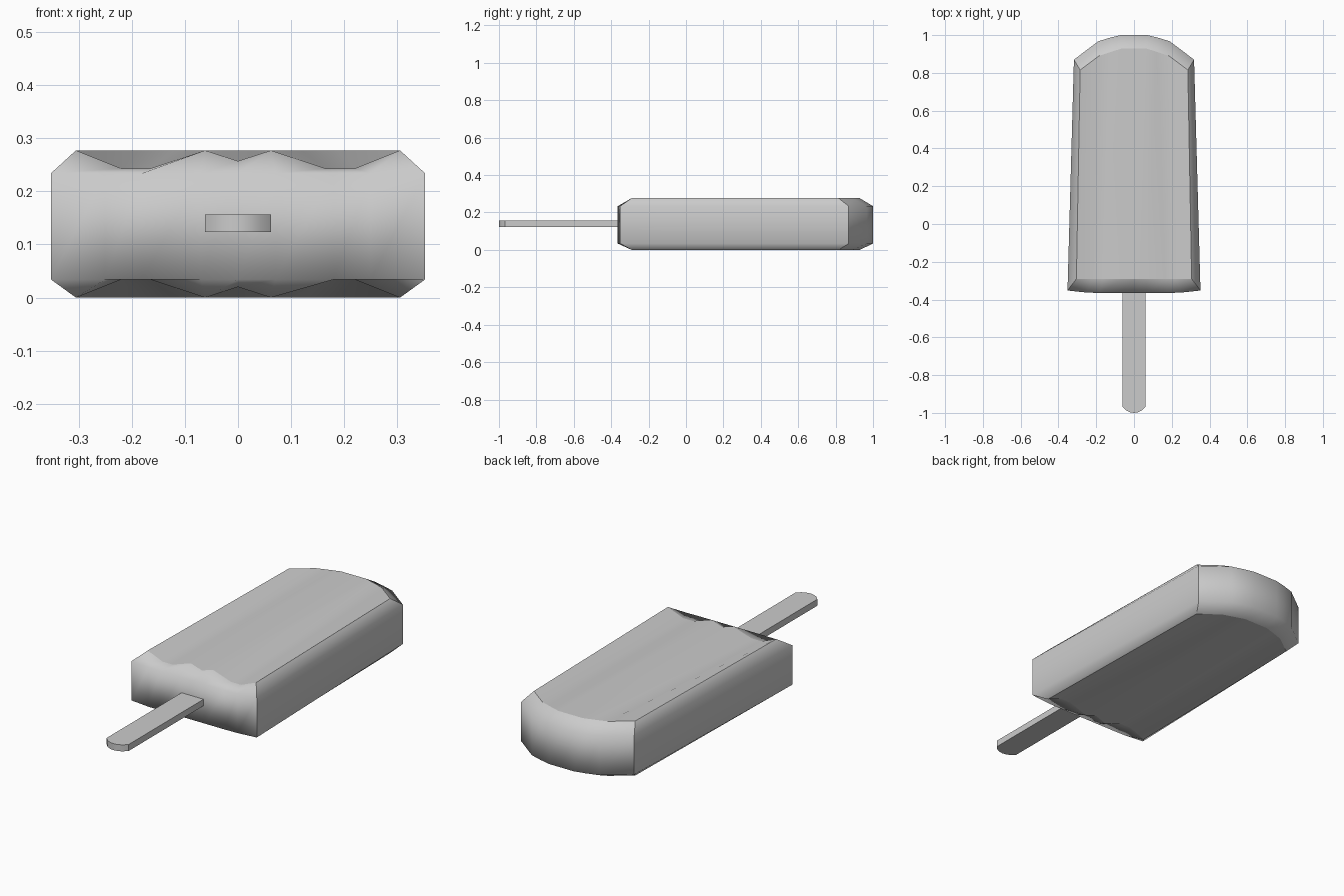
import bpy, bmesh

if "Cube" in bpy.data.objects:
    bpy.data.objects.remove(bpy.data.objects["Cube"])

TOP = 0.277


def make_object(name, bm):
    bmesh.ops.recalc_face_normals(bm, faces=bm.faces[:])
    mesh = bpy.data.meshes.new(name)
    bm.to_mesh(mesh)
    bm.free()
    obj = bpy.data.objects.new(name, mesh)
    bpy.context.collection.objects.link(obj)
    return obj


def mirrored(half):
    """Half profile from the centre outwards -> full row from -x to +x."""
    return [(-p[0], *p[1:]) for p in reversed(half[1:])] + half


# Ice body: half rows (x, y, dip) from centre outwards
front_in = mirrored([(0, -.29, .02), (.062, -.29, 0), (.165, -.29, .034),
                     (.22, -.29, .034), (.305, -.29, 0)])
front_out = mirrored([(0, -.365, 0), (.07, -.365, 0), (.18, -.365, 0),
                      (.25, -.363, 0), (.352, -.352, 0)])
back_in = mirrored([(0, .928, 0), (.068, .928, 0), (.12, .912, 0),
                    (.185, .89, 0), (.285, .815, 0)])
back_out = mirrored([(0, 1, 0), (.07, 1, 0), (.125, .987, 0),
                     (.19, .967, 0), (.318, .87, 0)])
inner = front_in + back_in[::-1]
outer = front_out + back_out[::-1]

bm = bmesh.new()
rings = [[bm.verts.new((x, y, d)) for x, y, d in inner],
         [bm.verts.new((x, y, .034)) for x, y, d in outer],
         [bm.verts.new((x, y, TOP - .034 - .009)) for x, y, d in outer],
         [bm.verts.new((x, y, TOP - d)) for x, y, d in inner]]
n = len(inner)
for a, b in zip(rings, rings[1:]):
    for i in range(n):
        j = (i + 1) % n
        bm.faces.new((a[i], a[j], b[j], b[i]))
# Grooved top and bottom: strips from the wavy front edge to the flat back edge
for ring in (rings[0], rings[3]):
    for i in range(n // 2 - 1):
        bm.faces.new((ring[i], ring[i + 1], ring[n - 2 - i], ring[n - 1 - i]))
for f in bm.faces:
    f.smooth = True
# Crisp edges around the broad faces and up the four corners
for ring in (rings[0], rings[3]):
    for i in range(n):
        bm.edges.get((ring[i], ring[(i + 1) % n])).smooth = False
for a, b in zip(rings, rings[1:]):
    for i in (0, n // 2 - 1, n // 2, n - 1):
        bm.edges.get((a[i], b[i])).smooth = False
make_object("ice_body", bm)

# Stick: flat bar with a rounded end
outline = mirrored([(0, -1.0), (.02, -.997), (.042, -.987), (.062, -.967), (.062, -.33)])
bm = bmesh.new()
face = bm.faces.new([bm.verts.new((x, y, .123)) for x, y in outline])
ext = bmesh.ops.extrude_face_region(bm, geom=[face], use_keep_orig=True)
bmesh.ops.translate(bm, vec=(0, 0, .033),
                    verts=[v for v in ext["geom"] if isinstance(v, bmesh.types.BMVert)])
stick = make_object("stick", bm)
bpy.context.view_layer.objects.active = stick
stick.select_set(True)
bpy.ops.object.shade_smooth_by_angle()
